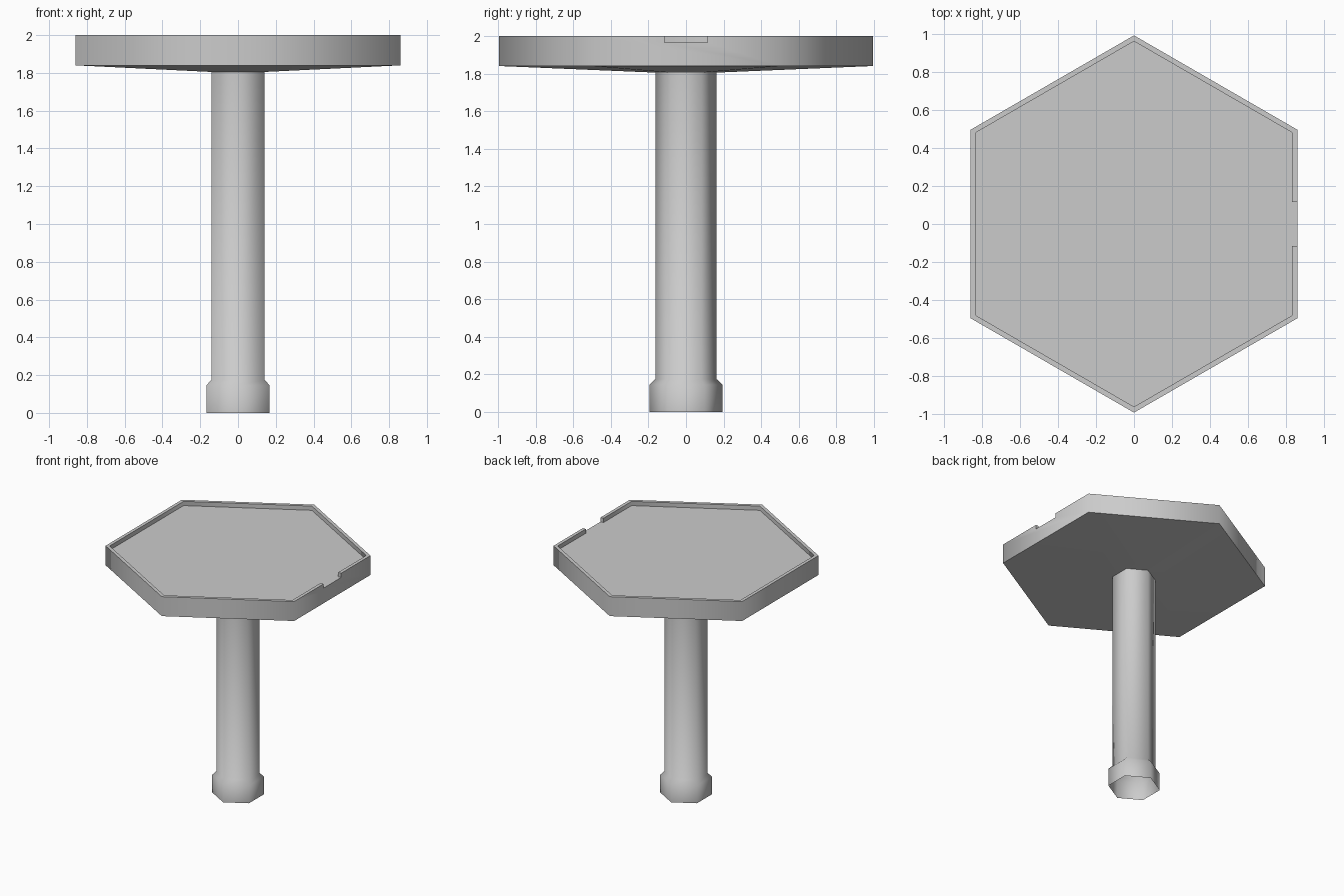
import bpy, bmesh, math

if "Cube" in bpy.data.objects:
    bpy.data.objects.remove(bpy.data.objects["Cube"])

R_OUT, R_IN, R_STEM, R_FOOT = 0.993, 0.962, 0.163, 0.194
Z_TOP, Z_FLOOR, Z_LOW, Z_JOIN = 2.0, 1.965, 1.84, 1.805
NOTCH = 0.115


def hexagon(bm, r, z):
    """Six corners, points on the y axis, starting at the +x side's upper corner."""
    return [bm.verts.new((r * math.cos(math.radians(30 + 60 * i)),
                          r * math.sin(math.radians(30 + 60 * i)), z)) for i in range(6)]


def notch_ends(bm, r, z):
    x = r * math.cos(math.radians(30))
    return [bm.verts.new((x, NOTCH, z)), bm.verts.new((x, -NOTCH, z))]


def bridge(bm, a, b, closed=True):
    for i in range(len(a) if closed else len(a) - 1):
        j = (i + 1) % len(a)
        bm.faces.new((a[i], a[j], b[j], b[i]))


def finish(bm, name):
    me = bpy.data.meshes.new(name)
    bm.to_mesh(me)
    bm.free()
    ob = bpy.data.objects.new(name, me)
    bpy.context.collection.objects.link(ob)
    bpy.ops.object.select_all(action='DESELECT')
    ob.select_set(True)
    bpy.context.view_layer.objects.active = ob
    bpy.ops.object.shade_smooth_by_angle(angle=math.radians(65))


# Stem with flared foot, open underneath
bm = bmesh.new()
rings = [hexagon(bm, r, z) for r, z in
         ((R_FOOT, 0), (R_FOOT, 0.145), (R_STEM, 0.175), (R_STEM, Z_JOIN))]
for a, b in zip(rings, rings[1:]):
    bridge(bm, a, b)
finish(bm, "stem")

# Tray: sloped underside
bm = bmesh.new()
join = hexagon(bm, R_STEM, Z_JOIN)
low = hexagon(bm, R_OUT, Z_LOW)
bridge(bm, join, low)

# Tray: outer wall, rim and inner wall running round from one notch end to the other
out_top, in_top = hexagon(bm, R_OUT, Z_TOP), hexagon(bm, R_IN, Z_TOP)
in_floor = hexagon(bm, R_IN, Z_FLOOR)
on_t, in_t = notch_ends(bm, R_OUT, Z_TOP), notch_ends(bm, R_IN, Z_TOP)
on_f, in_f = notch_ends(bm, R_OUT, Z_FLOOR), notch_ends(bm, R_IN, Z_FLOOR)


def run(ring, ends):
    return [ends[0]] + ring + [ends[1]]


bridge(bm, low, out_top, closed=False)
bm.faces.new((low[5], low[0], out_top[0], on_t[0], on_f[0], on_f[1], on_t[1], out_top[5]))
bridge(bm, run(out_top, on_t), run(in_top, in_t), closed=False)
bridge(bm, run(in_top, in_t), run(in_floor, in_f), closed=False)

# Tray: notch cheeks, notch sill and floor
bm.faces.new((on_t[0], in_t[0], in_f[0], on_f[0]))
bm.faces.new((on_f[1], in_f[1], in_t[1], on_t[1]))
bm.faces.new((on_f[0], in_f[0], in_f[1], on_f[1]))
bm.faces.new(run(in_floor, in_f))
finish(bm, "tray")
